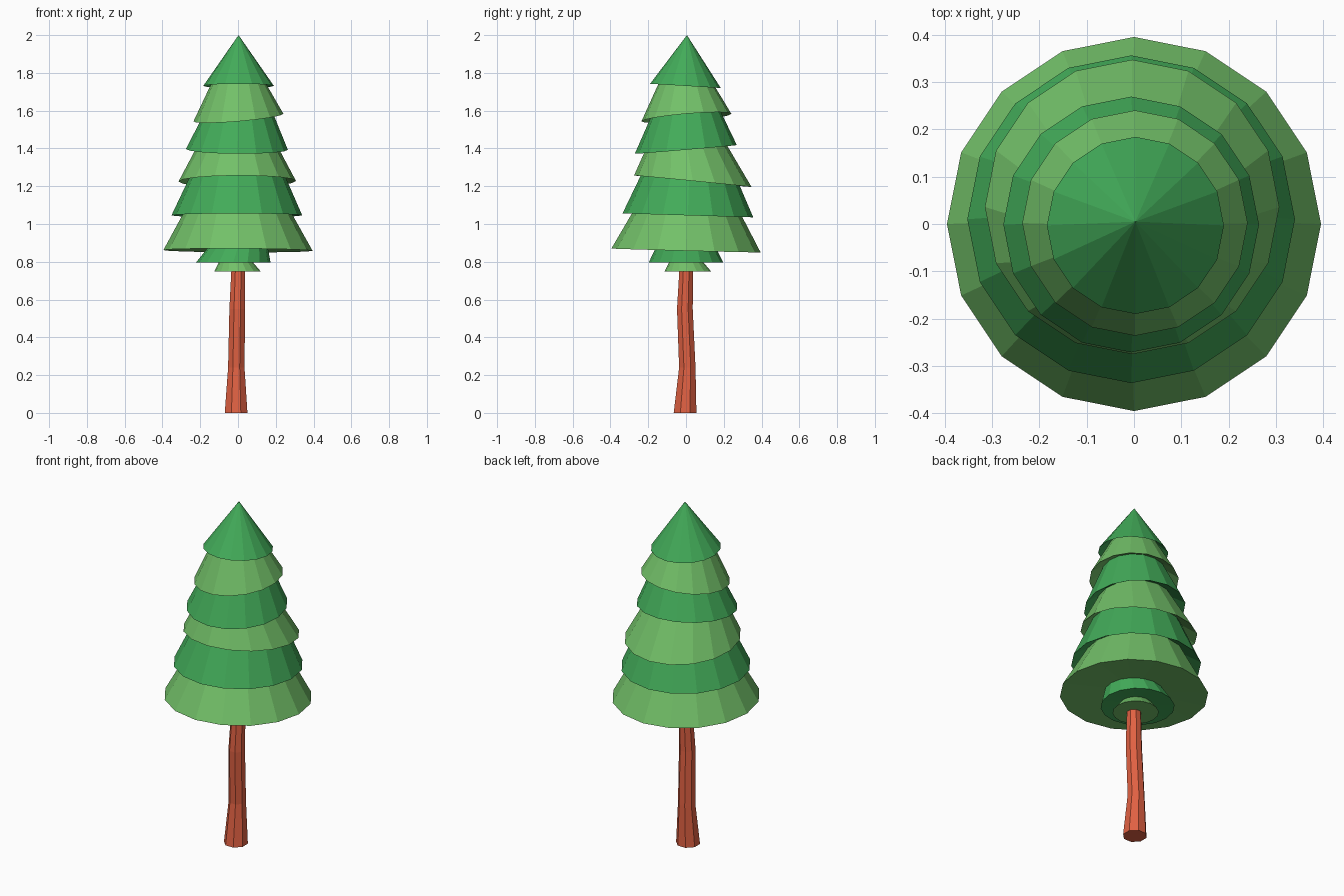
import bpy, bmesh, math

if "Cube" in bpy.data.objects:
    bpy.data.objects.remove(bpy.data.objects["Cube"])


def material(name, rgb):
    m = bpy.data.materials.new(name)
    m.diffuse_color = (*rgb, 1)
    m.use_nodes = True
    m.node_tree.nodes["Principled BSDF"].inputs["Base Color"].default_value = m.diffuse_color
    return m


def add_ring(bm, sides, cx, cy, z, r, tilt=(0, 0), turn=0.0):
    """Ring of vertices lying in a plane that may be tilted."""
    ring = []
    for i in range(sides):
        a = 2 * math.pi * (i + turn) / sides
        x, y = cx + r * math.cos(a), cy + r * math.sin(a)
        ring.append(bm.verts.new((x, y, z + tilt[0] * x + tilt[1] * y)))
    return ring


def bridge(bm, upper, lower, mat=0):
    n = len(upper)
    for i in range(n):
        j = (i + 1) % n
        f = bm.faces.new((upper[i], lower[i], lower[j], upper[j]))
        f.material_index = mat


def finish(bm, name, mats):
    bmesh.ops.recalc_face_normals(bm, faces=bm.faces[:])
    mesh = bpy.data.meshes.new(name)
    bm.to_mesh(mesh)
    bm.free()
    for m in mats:
        mesh.materials.append(m)
    ob = bpy.data.objects.new(name, mesh)
    bpy.context.collection.objects.link(ob)
    return ob


dark = material("dark_green", (0.055, 0.41, 0.10))
light = material("light_green", (0.17, 0.53, 0.14))
bark = material("bark", (0.75, 0.12, 0.055))

# Foliage tiers, top down: rim centre x, y, z, rim radius, tilt in x and y,
# then the radius where the next tier starts and how far it is recessed
tiers = [
    (0.003, -0.003, 1.731, 0.187, 0.0, -0.060, 0.125, 0.05),
    (0.002, 0.002, 1.563, 0.238, 0.086, 0.085, 0.170, 0.05),
    (-0.006, -0.001, 1.395, 0.270, -0.008, 0.085, 0.195, 0.05),
    (-0.004, 0.036, 1.230, 0.311, 0.005, -0.098, 0.240, 0.05),
    (-0.006, 0.010, 1.046, 0.346, 0.0, -0.030, 0.265, 0.05),
    (0.0, 0.0, 0.860, 0.395, -0.005, -0.026, 0.158, 0.016),
    (-0.025, 0.0, 0.797, 0.197, 0.0, 0.0, 0.085, 0.008),
    (-0.003, 0.010, 0.749, 0.123, 0.0, 0.0, 0.0, 0.0),
]
SIDES = 16
bm = bmesh.new()
tip = bm.verts.new((0.003, 0.005, 2.0))
start = None
for k, (cx, cy, z, r, tx, ty, inner, rise) in enumerate(tiers):
    mat = k % 2
    rim = add_ring(bm, SIDES, cx, cy, z, r, (tx, ty))
    if start is None:
        for i in range(SIDES):
            bm.faces.new((tip, rim[i], rim[(i + 1) % SIDES]))
    else:
        bridge(bm, start, rim, mat)
    if inner:
        # recessed underside, running in and up to the start of the next tier
        start = add_ring(bm, SIDES, cx * 0.5, cy * 0.5, z + rise, inner,
                         (tx * 0.6, ty * 0.6))
        bridge(bm, rim, start, mat)
    else:
        bm.faces.new(rim).material_index = mat
finish(bm, "foliage", [dark, light])

# Slightly crooked eight-sided trunk: centre x, y, height, radius
path = [
    (0.001, 0.001, 0.76, 0.039),
    (-0.004, -0.006, 0.55, 0.045),
    (-0.009, 0.007, 0.24, 0.047),
    (-0.010, -0.005, 0.00, 0.065),
]
bm = bmesh.new()
rings = [add_ring(bm, 8, x, y, z, r, turn=0.5) for x, y, z, r in path]
for upper, lower in zip(rings, rings[1:]):
    bridge(bm, upper, lower)
bm.faces.new(rings[0])
bm.faces.new(rings[-1])
finish(bm, "trunk", [bark])
